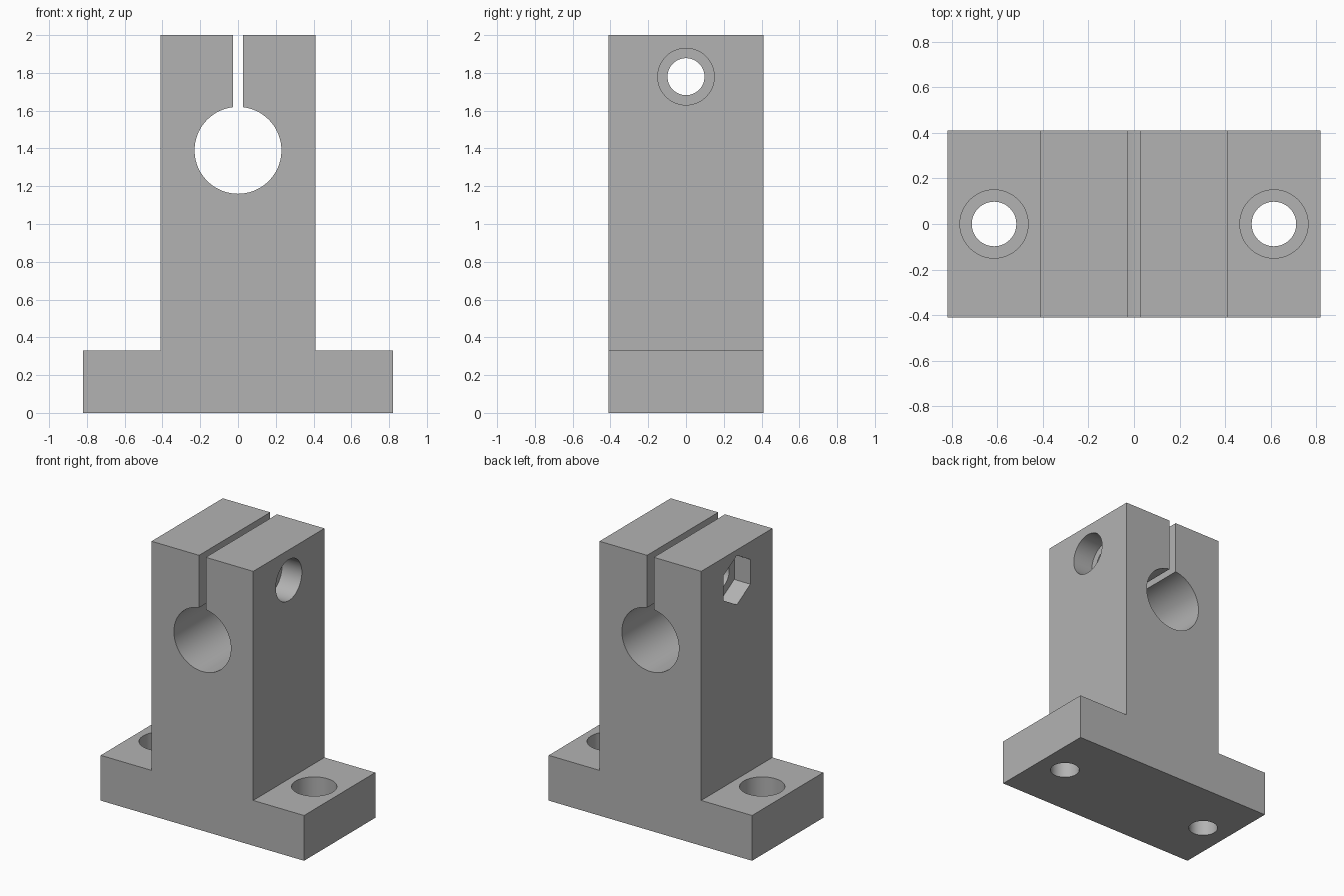
import bpy, bmesh, math
from mathutils import Matrix

if "Cube" in bpy.data.objects:
    bpy.data.objects.remove(bpy.data.objects["Cube"], do_unlink=True)

BASE_X, COL_X, HALF_Y = 0.82, 0.41, 0.41
BASE_Z, TOP_Z = 0.33, 2.0
BORE_Z, BORE_R, SLOT = 1.39, 0.23, 0.027
BOLT_Z, BOLT_R, HEAD_R, HEAD_DEPTH = 1.78, 0.098, 0.15, 0.16
NUT_R, NUT_DEPTH = 0.18, 0.13
FOOT_X = 0.615

grey = bpy.data.materials.new("plain grey")
grey.use_nodes = True
color = (0.45, 0.45, 0.45, 1)
grey.diffuse_color = color
grey.node_tree.nodes["Principled BSDF"].inputs["Base Color"].default_value = color


def make_object(name, bm):
    bmesh.ops.recalc_face_normals(bm, faces=bm.faces)
    mesh = bpy.data.meshes.new(name)
    bm.to_mesh(mesh)
    bm.free()
    mesh.materials.append(grey)
    obj = bpy.data.objects.new(name, mesh)
    bpy.context.collection.objects.link(obj)
    return obj


# Clamp body: half outline with the bore arc, mirrored and extruded
start = math.asin(SLOT / BORE_R)
half = [(BASE_X, 0), (BASE_X, BASE_Z), (COL_X, BASE_Z), (COL_X, TOP_Z), (SLOT, TOP_Z)]
steps = 36
for i in range(steps + 1):
    a = start + (math.pi - start) * i / steps
    half.append((BORE_R * math.sin(a), BORE_Z + BORE_R * math.cos(a)))
outline = half + [(-x, z) for x, z in reversed(half[:-1])]

bm = bmesh.new()
face = bm.faces.new([bm.verts.new((x, -HALF_Y, z)) for x, z in outline])
ext = bmesh.ops.extrude_face_region(bm, geom=[face])
moved = [v for v in ext["geom"] if isinstance(v, bmesh.types.BMVert)]
bmesh.ops.translate(bm, verts=moved, vec=(0, 2 * HALF_Y, 0))
body = make_object("shaft_clamp_body", bm)


def cut(name, radius, center, length, sides=48, along_x=False):
    """Subtract a round or hexagonal prism from the body."""
    bm = bmesh.new()
    turn = Matrix.Rotation(math.pi / 2, 4, 'Y') if along_x else Matrix()
    bmesh.ops.create_cone(bm, cap_ends=True, segments=sides, radius1=radius,
                          radius2=radius, depth=length,
                          matrix=Matrix.Translation(center) @ turn)
    if sides == 6:
        # Point one corner of the hexagon straight up
        top = max(v.co.z for v in bm.verts)
        if top - center[2] < radius * 0.95:
            bmesh.ops.rotate(bm, verts=bm.verts, cent=center,
                             matrix=Matrix.Rotation(math.pi / 6, 3, 'X'))
    cutter = make_object(name, bm)
    cutter.hide_render = True
    mod = body.modifiers.new(name, 'BOOLEAN')
    mod.operation = 'DIFFERENCE'
    mod.solver = 'EXACT'
    mod.object = cutter
    bpy.context.view_layer.objects.active = body
    bpy.ops.object.modifier_apply(modifier=name)
    bpy.data.objects.remove(cutter, do_unlink=True)


# Clamping bolt: through hole, round head recess, hexagonal nut recess
cut("bolt_hole", BOLT_R, (0, 0, BOLT_Z), 2, along_x=True)
cut("bolt_head_recess", HEAD_R, (COL_X, 0, BOLT_Z), 2 * HEAD_DEPTH, along_x=True)
cut("nut_recess", NUT_R, (-COL_X, 0, BOLT_Z), 2 * NUT_DEPTH, sides=6, along_x=True)

# Mounting holes, counterbored from above
for side in (-1, 1):
    cut("foot_hole", BOLT_R, (side * FOOT_X, 0, BASE_Z / 2), 1)
    cut("foot_recess", HEAD_R, (side * FOOT_X, 0, BASE_Z), 2 * HEAD_DEPTH)

bpy.ops.object.select_all(action='DESELECT')
body.select_set(True)
bpy.context.view_layer.objects.active = body
bpy.ops.object.shade_smooth_by_angle(angle=math.radians(30))
